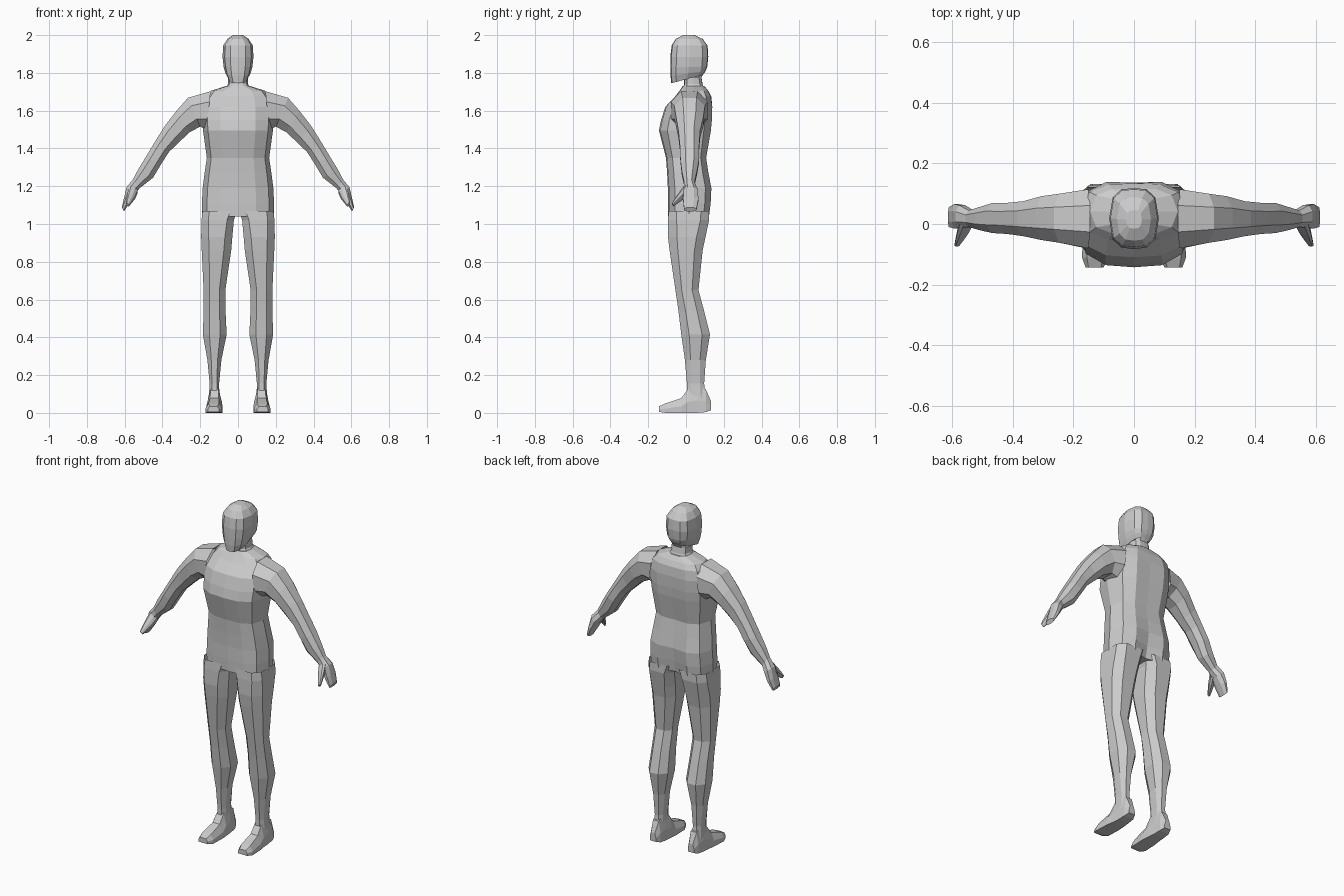
import bpy, bmesh
from mathutils import Vector

skin = bpy.data.materials.new("matte grey")
skin.diffuse_color = (0.6, 0.6, 0.6, 1)


def loft(name, rings, mirror=False, cap_start=False, cap_end=True):
    """Skin a list of equal-length point rings with flat faces."""
    bm = bmesh.new()
    loops = [[bm.verts.new(p) for p in ring] for ring in rings]
    n = len(loops[0])
    for a, b in zip(loops, loops[1:]):
        for i in range(n):
            j = (i + 1) % n
            bm.faces.new((a[i], a[j], b[j], b[i]))
    if cap_start:
        bm.faces.new(loops[0][::-1])
    if cap_end:
        bm.faces.new(loops[-1])
    bmesh.ops.recalc_face_normals(bm, faces=bm.faces)
    me = bpy.data.meshes.new(name)
    bm.to_mesh(me)
    bm.free()
    me.materials.append(skin)
    ob = bpy.data.objects.new(name, me)
    bpy.context.collection.objects.link(ob)
    if mirror:
        ob.modifiers.new("mirror", 'MIRROR').use_mirror_merge = False
    return ob


def trunk_ring(z, w, f, b, spine=1.0, z_back=None):
    """Symmetric 12-sided section: half width, front y, back y."""
    m = (f + b) / 2
    half = [(0, f), (.5 * w, m + .95 * (f - m)), (.86 * w, m + .68 * (f - m)), (w, m),
            (.86 * w, m + .7 * (b - m)), (.5 * w, m + .97 * (b - m)), (0, m + spine * (b - m))]
    pts = half + [(-x, y) for x, y in half[-2:0:-1]]
    zb = z if z_back is None else z_back
    return [Vector((x, y, z + (zb - z) * (y - f) / (b - f))) for x, y in pts]


def octagon(c, u, v, k=.5):
    """Chamfered eight-sided section around c with half axes u and v."""
    c, u, v = Vector(c), Vector(u), Vector(v)
    return [c + u * s + v * t for s, t in
            ((1, k), (k, 1), (-k, 1), (-1, k), (-1, -k), (-k, -1), (k, -1), (1, -k))]


def limb_ring(tx, tz, bx, bz, f, b, k=.45):
    """Arm section from its upper and lower outline points and y range."""
    return octagon(((tx + bx) / 2, (f + b) / 2, (tz + bz) / 2),
                   ((tx - bx) / 2, 0, (tz - bz) / 2), (0, (b - f) / 2, 0), k)


# Torso from hips to collar
loft("torso", [trunk_ring(*r) for r in (
    (1.04, .190, -.094, .125, .75), (1.11, .191, -.096, .134, .8), (1.19, .187, -.096, .138, .88),
    (1.27, .177, -.100, .122, .95), (1.35, .165, -.106, .110, .95), (1.495, .185, -.143, .136, .95),
    (1.55, .188, -.132, .141, .95), (1.62, .185, -.110, .143, .95), (1.675, .170, -.058, .134),
    (1.705, .145, -.035, .118), (1.73, .065, -.018, .098))], cap_start=True)

# Neck and head in one piece, with a forward chin
loft("head", [trunk_ring(*r) for r in (
    (1.69, .085, -.025, .108), (1.74, .053, -.010, .088), (1.775, .053, -.010, .082),
    (1.745, .050, -.078, .090, 1, 1.79), (1.785, .066, -.082, .104, 1, 1.81),
    (1.83, .076, -.083, .112), (1.885, .082, -.083, .118), (1.945, .078, -.076, .114),
    (1.98, .056, -.055, .088), (2.0, .026, -.015, .045))])

# Arm and flat mitten hand
loft("arm", [limb_ring(*r) for r in (
    (.145, 1.703, .165, 1.50, -.080, .115), (.265, 1.668, .20, 1.515, -.062, .100),
    (.325, 1.600, .255, 1.487, -.053, .092), (.387, 1.520, .315, 1.430, -.040, .075),
    (.440, 1.435, .365, 1.382, -.033, .070), (.490, 1.352, .405, 1.320, -.030, .070),
    (.525, 1.295, .450, 1.245, -.022, .058), (.557, 1.235, .520, 1.190, -.010, .045),
    (.590, 1.195, .545, 1.160, -.013, .062), (.603, 1.140, .573, 1.115, -.015, .066),
    (.615, 1.088, .604, 1.066, -.010, .055))], mirror=True)

# Thumb pointing forward and down
loft("thumb", [octagon(c, (r, 0, r * .6), (0, -r * .5, r * .8)) for c, r in (
    ((.553, .005, 1.185), .022), ((.565, -.025, 1.150), .019),
    ((.577, -.052, 1.122), .013), ((.585, -.070, 1.102), .008))], mirror=True)

# Leg: height, inner x, outer x, front y, back y
loft("leg", [octagon(((i + o) / 2, (f + b) / 2, z), ((o - i) / 2, 0, 0), (0, (b - f) / 2, 0), k)
             for z, i, o, f, b, k in (
    (1.07, .004, .188, -.092, .122, .6), (1.02, .022, .193, -.095, .122, .58),
    (.93, .030, .195, -.095, .103, .52), (.86, .036, .192, -.087, .088, .5),
    (.65, .067, .182, -.056, .066, .45), (.54, .066, .182, -.040, .096, .45),
    (.415, .060, .186, -.025, .127, .45), (.28, .088, .162, -.006, .105, .45),
    (.155, .100, .150, .005, .096, .5), (.08, .098, .155, .005, .105, .5))], mirror=True)

# Foot swept from heel to toe: y, inner x, outer x, top height, top inset
loft("foot", [[Vector(p) for p in (
    (i, y, lo), (i, y, lo + (t - lo) * .45), (i + s, y, t),
    (o - s, y, t), (o, y, lo + (t - lo) * .45), (o, y, lo))]
    for y, i, o, lo, t, s in (
    (.132, .105, .145, .014, .062, .008), (.105, .093, .155, .004, .125, .012),
    (.060, .090, .158, .0, .148, .014), (.012, .085, .162, .0, .128, .018),
    (-.025, .082, .168, .0, .078, .020), (-.110, .085, .172, .0, .050, .016),
    (-.143, .100, .160, .006, .035, .010))], mirror=True, cap_start=True)
